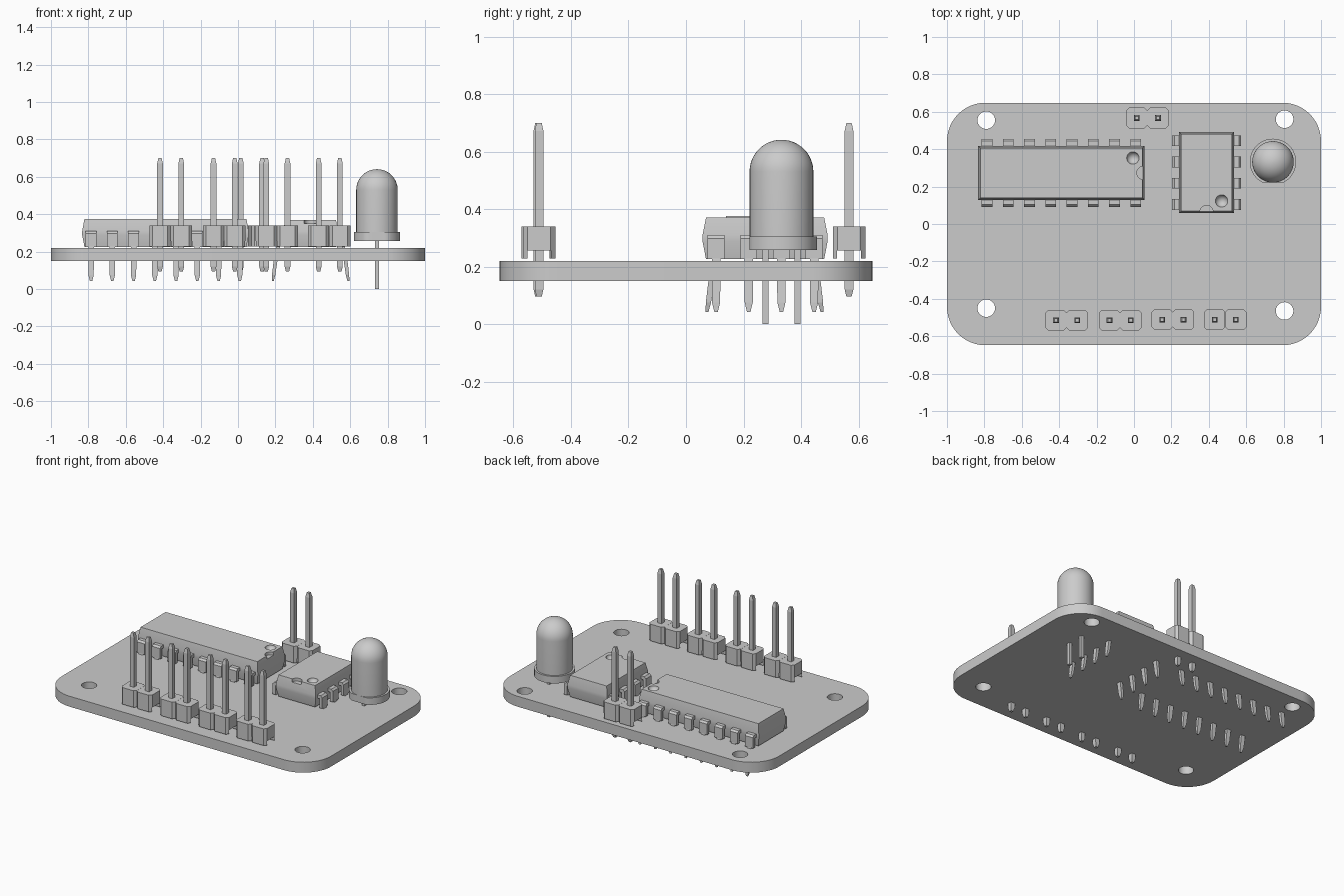
import bpy, bmesh, math
from mathutils import Matrix, Vector

if "Cube" in bpy.data.objects:
    bpy.data.objects.remove(bpy.data.objects["Cube"], do_unlink=True)

grey = bpy.data.materials.new("plain grey")
grey.use_nodes = True
colour = (0.6, 0.6, 0.6, 1)
grey.diffuse_color = colour
grey.node_tree.nodes["Principled BSDF"].inputs["Base Color"].default_value = colour


def make(name, bm, smooth=False):
    bmesh.ops.recalc_face_normals(bm, faces=bm.faces[:])
    mesh = bpy.data.meshes.new(name)
    bm.to_mesh(mesh)
    bm.free()
    mesh.materials.append(grey)
    obj = bpy.data.objects.new(name, mesh)
    bpy.context.collection.objects.link(obj)
    if smooth:
        shade(obj)
    return obj


def activate(obj):
    bpy.ops.object.select_all(action='DESELECT')
    obj.select_set(True)
    bpy.context.view_layer.objects.active = obj


def shade(obj):
    activate(obj)
    bpy.ops.object.shade_smooth_by_angle(angle=math.radians(35))


def loft(bm, rings):
    """Skin a stack of equal-length point rings and cap both ends."""
    loops = [[bm.verts.new(p) for p in ring] for ring in rings]
    n = len(loops[0])
    for a, b in zip(loops, loops[1:]):
        for i in range(n):
            j = (i + 1) % n
            bm.faces.new((a[i], a[j], b[j], b[i]))
    bm.faces.new(loops[0])
    bm.faces.new(loops[-1])


def rect(cx, cy, z, w, d):
    return [(cx + sx * w / 2, cy + sy * d / 2, z)
            for sx, sy in ((-1, -1), (1, -1), (1, 1), (-1, 1))]


def circle(cx, cy, z, r, n=40, flat=None):
    ring = []
    for i in range(n):
        a = math.tau * i / n
        y = r * math.sin(a)
        ring.append((cx + r * math.cos(a), cy + (y if flat is None else max(y, -flat)), z))
    return ring


def cut(obj, bm):
    cutter = make("cutter", bm)
    mod = obj.modifiers.new("cut", 'BOOLEAN')
    mod.object = cutter
    mod.solver = 'EXACT'
    activate(obj)
    bpy.ops.object.modifier_apply(modifier=mod.name)
    bpy.data.objects.remove(cutter, do_unlink=True)


# Circuit board with rounded corners and four mounting holes
W, D, R = 1.0, 0.648, 0.205


def board_outline(z):
    pts = []
    for k, (sx, sy) in enumerate(((1, 1), (-1, 1), (-1, -1), (1, -1))):
        for i in range(13):
            a = math.pi / 2 * (k + i / 12)
            pts.append((sx * (W - R) + R * math.cos(a), sy * (D - R) + R * math.sin(a), z))
    return pts


bm = bmesh.new()
loft(bm, [board_outline(0.15), board_outline(0.22)])
board = make("circuit_board", bm)
bm = bmesh.new()
for x, y in ((-0.79, 0.555), (0.805, 0.56), (-0.79, -0.45), (0.805, -0.465)):
    loft(bm, [circle(x, y, 0.1, 0.047, 32), circle(x, y, 0.3, 0.047, 32)])
cut(board, bm)
shade(board)


# Header pin housings: chamfered blocks with a channel underneath
def header(name, x0, y):
    h, c = 0.0565, 0.016
    for k in range(2):
        x = x0 + k * 0.1136
        outline = [(h, c - h), (h, h - c), (h - c, h), (c - h, h),
                   (-h, h - c), (-h, c - h), (c - h, -h), (h - c, -h)]
        bm = bmesh.new()
        loft(bm, [[(x + a, y + b, z) for a, b in outline] for z in (0.228, 0.34)])
        block = make(f"{name}_block_{k + 1}", bm)
        bm = bmesh.new()
        loft(bm, [rect(x, y, z, 0.2, 0.082) for z in (0.2, 0.256)])
        cut(block, bm)
        bm = bmesh.new()
        loft(bm, [rect(x, y, z, s, s) for z, s in
                  ((0.095, 0.018), (0.12, 0.03), (0.672, 0.03), (0.7, 0.018))])
        make(f"{name}_pin_{k + 1}", bm)


for i, x in enumerate((-0.417, -0.131, 0.151, 0.431)):
    header(f"front_header_{i + 1}", x, -0.515 if i < 2 else -0.511)
header("back_header", 0.015, 0.567)


# Leg in local space: width along x, reaching out along -y from the body side
def leg(bm, place):
    part = bmesh.new()
    profile = [(0.02, 0.31), (-0.025, 0.31), (-0.036, 0.298), (-0.036, 0.226),
               (-0.015, 0.226), (-0.015, 0.288), (0.02, 0.288)]
    loft(part, [[(x, y, z) for y, z in profile] for x in (-0.029, 0.029)])
    loft(part, [rect(0, y, z, w, d) for y, z, w, d in
                ((-0.026, 0.228, 0.03, 0.02), (-0.04, 0.15, 0.03, 0.02),
                 (-0.05, 0.075, 0.028, 0.018), (-0.055, 0.042, 0.012, 0.01))])
    part.transform(place)
    mesh = bpy.data.meshes.new("temp")
    part.to_mesh(mesh)
    part.free()
    bm.from_mesh(mesh)
    bpy.data.meshes.remove(mesh)


# Dual in-line chip, built lengthwise along x with the notch at the +x end
def chip(name, length, width, top, count, place, dot):
    bm = bmesh.new()
    t = 0.012
    loft(bm, [rect(0, 0, z, length - 2 * s, width - 2 * s) for z, s in
              ((0.226, t), (0.288, 0), (0.31, 0), (top, t))])
    body = make(name + "_body", bm)
    bm = bmesh.new()
    loft(bm, [circle(length / 2 - t + 0.005, 0, z, 0.035, 24) for z in (top - 0.02, top + 0.05)])
    cut(body, bm)
    bm = bmesh.new()
    bmesh.ops.create_uvsphere(bm, u_segments=24, v_segments=12, radius=0.034,
                              matrix=Matrix.Translation((dot[0], dot[1], top + 0.006)))
    cut(body, bm)
    body.data.transform(place)
    shade(body)
    bm = bmesh.new()
    for side in (0, math.pi):
        for i in range(count):
            x = (i - (count - 1) / 2) * 0.1136
            leg(bm, place @ Matrix.Rotation(side, 4, 'Z') @ Matrix.Translation((x, -width / 2, 0)))
    make(name + "_legs", bm)


chip("long_chip", 0.89, 0.29, 0.376, 8,
     Matrix.Translation((-0.388, 0.273, 0)), (0.382, 0.08))
chip("short_chip", 0.435, 0.295, 0.37, 4,
     Matrix.Translation((0.388, 0.275, 0)) @ Matrix.Rotation(-math.pi / 2, 4, 'Z'), (0.152, 0.08))

# Lamp: flanged cylinder with a domed top and two leads
lx, ly, r = 0.743, 0.332, 0.111
bm = bmesh.new()
dome = [(0.53 + r * math.sin(a), r * math.cos(a))
        for a in (math.pi / 2 * i / 12 for i in range(12))]
loft(bm, [circle(lx, ly, z, s) for z, s in [(0.29, r)] + dome + [(0.641, 0.003)]])
make("lamp_bulb", bm, True)
bm = bmesh.new()
loft(bm, [circle(lx, ly, z, 0.124, 40, r) for z in (0.257, 0.304)])
make("lamp_flange", bm, True)
bm = bmesh.new()
for y in (-0.056, 0.056):
    loft(bm, [rect(lx, ly + y, z, 0.021, 0.021) for z in (0, 0.26)])
make("lamp_leads", bm)
